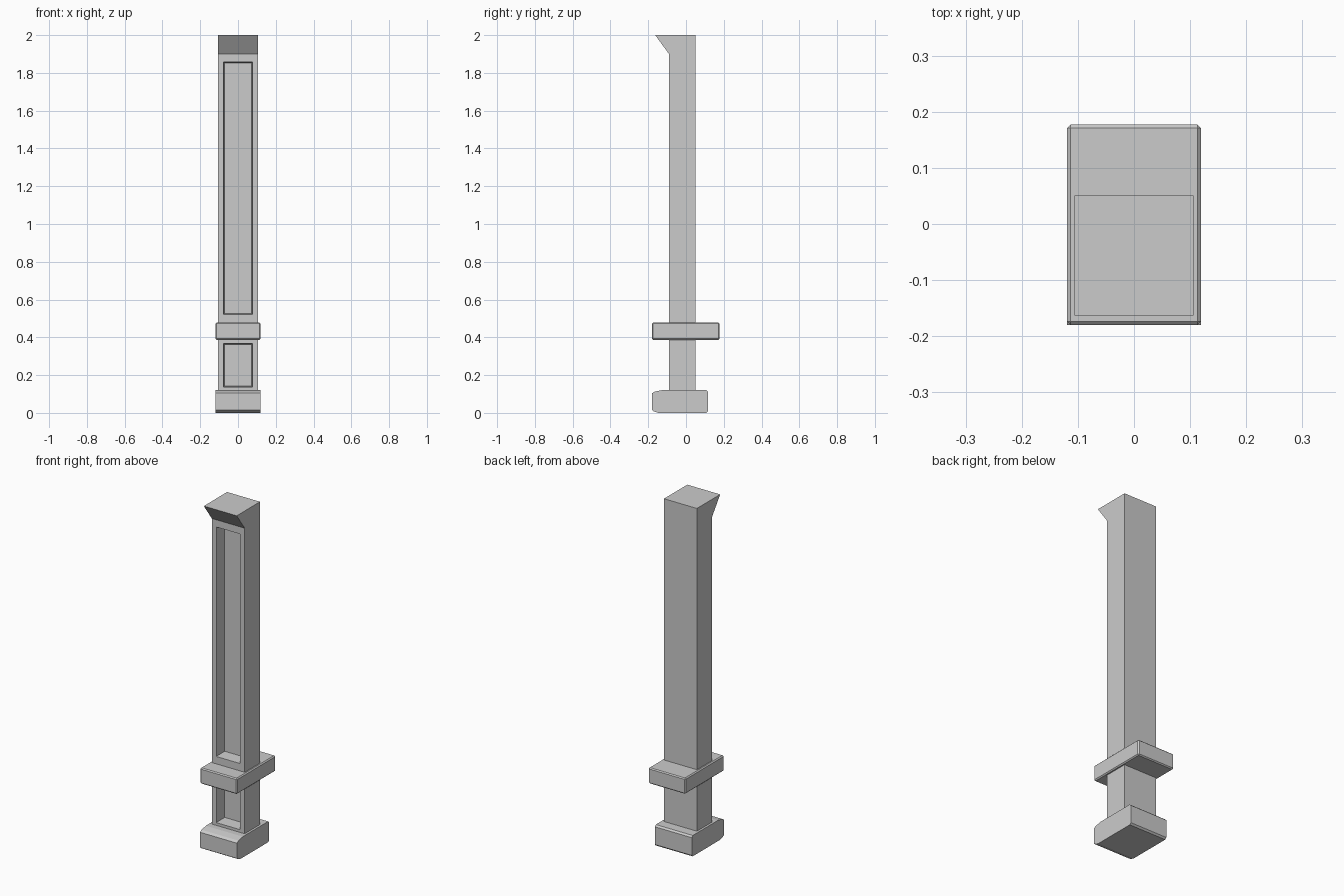
import bpy, bmesh

if "Cube" in bpy.data.objects:
    bpy.data.objects.remove(bpy.data.objects["Cube"])


def extrude_profile(name, yz, half_width):
    """Solid made by sweeping a side profile (y, z) across x."""
    bm = bmesh.new()
    face = bm.faces.new([bm.verts.new((-half_width, y, z)) for y, z in yz])
    ext = bmesh.ops.extrude_face_region(bm, geom=[face])
    moved = [v for v in ext["geom"] if isinstance(v, bmesh.types.BMVert)]
    bmesh.ops.translate(bm, verts=moved, vec=(2 * half_width, 0, 0))
    bmesh.ops.recalc_face_normals(bm, faces=bm.faces)
    mesh = bpy.data.meshes.new(name)
    bm.to_mesh(mesh)
    bm.free()
    obj = bpy.data.objects.new(name, mesh)
    bpy.context.collection.objects.link(obj)
    return obj


def panel_cutter(name, z0, z1, front=-0.09, depth=0.07, taper=0.005):
    """Slightly tapered block that sinks a panel into the front face."""
    slope = taper / depth
    out = 0.02
    bm = bmesh.new()
    bmesh.ops.create_cube(bm, size=1)
    for v in bm.verts:
        at_front = v.co.y < 0
        grow = slope * out if at_front else -taper
        v.co.x = (0.077 + grow) * (1 if v.co.x > 0 else -1)
        v.co.z = z1 + grow if v.co.z > 0 else z0 - grow
        v.co.y = front - out if at_front else front + depth
    mesh = bpy.data.meshes.new(name)
    bm.to_mesh(mesh)
    bm.free()
    obj = bpy.data.objects.new(name, mesh)
    bpy.context.collection.objects.link(obj)
    obj.hide_render = True
    obj.display_type = 'WIRE'
    return obj


# Shaft with forward flare at the top
shaft = extrude_profile("shaft", [(-0.09, 0.06), (0.051, 0.06), (0.051, 2.0),
                                  (-0.163, 2.0), (-0.09, 1.9)], 0.106)

# Recessed front panels
for name, z0, z1 in (("upper_panel_cutter", 0.522, 1.858),
                     ("lower_panel_cutter", 0.137, 0.368)):
    mod = shaft.modifiers.new(name, 'BOOLEAN')
    mod.operation = 'DIFFERENCE'
    mod.solver = 'EXACT'
    mod.object = panel_cutter(name, z0, z1)

# Middle band with softened edges
band = extrude_profile("middle_band", [(-0.18, 0.387), (0.177, 0.387),
                                       (0.177, 0.479), (-0.18, 0.479)], 0.119)
bevel = band.modifiers.new("edge_bevel", 'BEVEL')
bevel.width = 0.006
bevel.segments = 1

# Base block with a long chamfer on the front
extrude_profile("base", [(-0.18, 0.015), (-0.17, 0.008), (-0.145, 0.0), (0.108, 0.0),
                         (0.117, 0.009), (0.117, 0.112), (0.107, 0.121),
                         (-0.125, 0.121), (-0.165, 0.113), (-0.18, 0.104)], 0.119)
